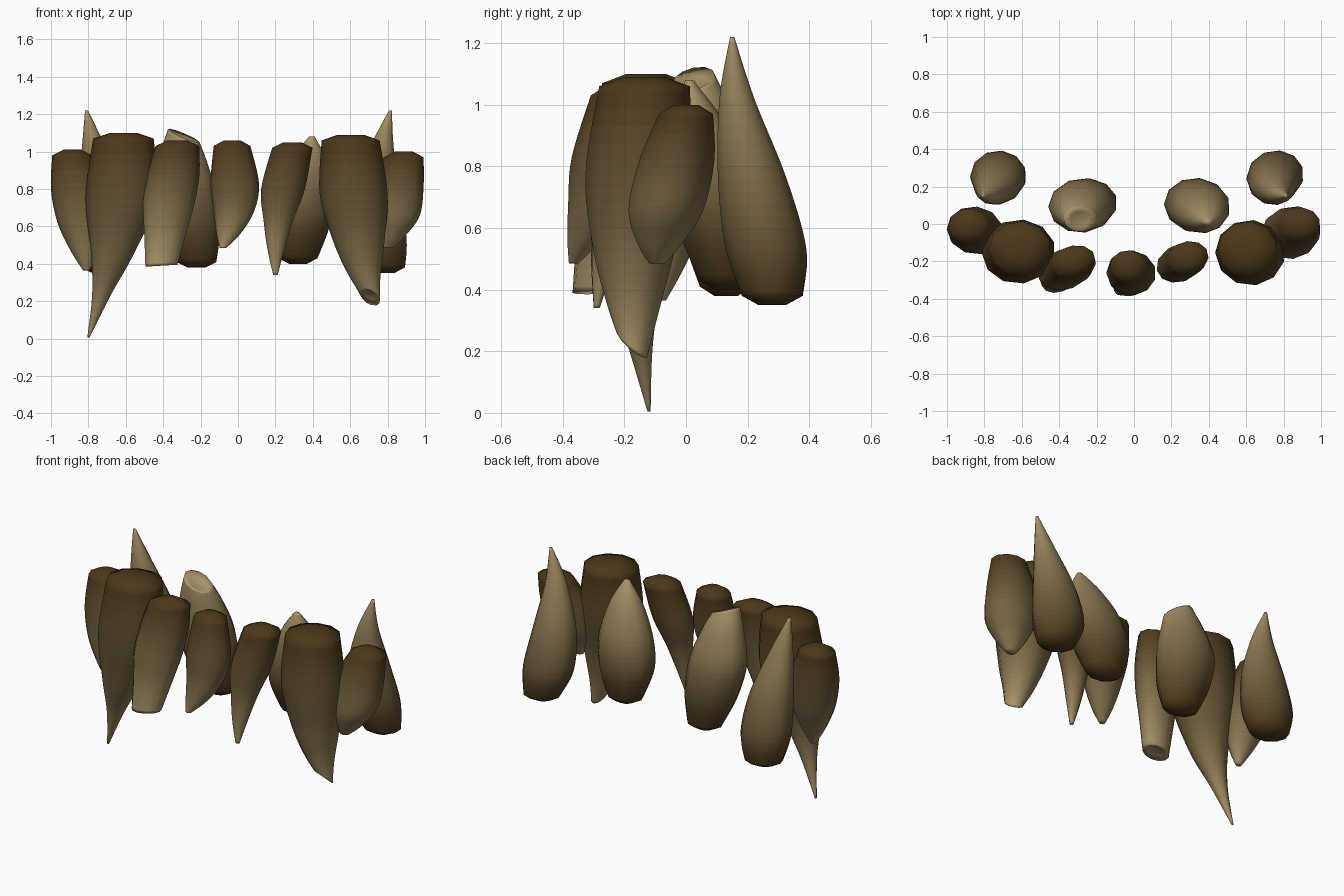
import bpy, bmesh
from math import sin, cos, pi, radians
from mathutils import Vector

if "Cube" in bpy.data.objects:
    bpy.data.objects.remove(bpy.data.objects["Cube"])

SIDES, SUB, BANDS = 11, 6, 24
ROOT = Vector((0.072, 0.039, 0.010))
TIP = Vector((0.40, 0.30, 0.14))

# Dark root to pale tip, as a ramp of materials
ramp = []
for i in range(BANDS):
    m = bpy.data.materials.new("enamel_%02d" % i)
    m.diffuse_color = (*ROOT.lerp(TIP, (i / (BANDS - 1)) ** 1.35), 1)
    m.use_nodes = True
    m.node_tree.nodes["Principled BSDF"].inputs["Base Color"].default_value = m.diffuse_color
    ramp.append(m)


def spline(p, i, t):
    # Catmull-Rom through (x, y, z, radius) stations
    a, b = p[max(i - 1, 0)], p[i]
    c, d = p[i + 1], p[min(i + 2, len(p) - 1)]
    return 0.5 * (2 * b + (c - a) * t + (2 * a - 5 * b + 4 * c - d) * t * t
                  + (3 * b - a - 3 * c + d) * t ** 3)


def tooth(name, stations, ratio=1.0, turn=0, slant=None):
    """Loft from root to tip; ratio = depth / width, turn = twist about z,
    slant = (x, y) slope of a worn, dished tip (None for a pointed tip)."""
    p = [Vector(s) for s in stations]
    n = len(p) - 1
    secs = [(spline(p, i, j / SUB), (i + j / SUB) / n) for i in range(n) for j in range(SUB)]
    secs.append((p[-1], 1.0))
    # Rounded root cap
    up = 1 if p[0].z > p[-1].z else -1
    cap = p[0] + Vector((0, 0, 0.03 * up, 0))
    cap.w *= 0.45
    secs.insert(0, (cap, 0.0))
    # Dished tip
    sx, sy = slant or (0, 0)
    if slant:
        dish = p[-1] + Vector((0, 0, 0.015 * up, 0))
        dish.w *= 0.6
        secs.append((dish, 1.0))
    bm = bmesh.new()
    ca, sa = cos(radians(turn)), sin(radians(turn))
    rings = []
    for s, t in secs:
        ring = []
        for k in range(SIDES):
            a = 2 * pi * k / SIDES + 0.3
            u = max(s.w, 0.006) * cos(a)
            v = max(s.w, 0.006) * ratio * sin(a)
            x, y = u * ca - v * sa, u * sa + v * ca
            ring.append(bm.verts.new((s.x + x, s.y + y, s.z + (sx * x + sy * y) * t ** 4)))
        rings.append(ring)

    def band(t):
        return min(int(t * BANDS), BANDS - 1)

    for i in range(len(rings) - 1):
        for k in range(SIDES):
            j = (k + 1) % SIDES
            f = bm.faces.new((rings[i][k], rings[i][j], rings[i + 1][j], rings[i + 1][k]))
            f.material_index = band((secs[i][1] + secs[i + 1][1]) / 2)
    bm.faces.new(rings[0])
    bm.faces.new(rings[-1]).material_index = BANDS - 1
    bmesh.ops.recalc_face_normals(bm, faces=bm.faces[:])
    for f in bm.faces:
        f.smooth = True
    me = bpy.data.meshes.new(name)
    bm.to_mesh(me)
    bm.free()
    for m in ramp:
        me.materials.append(m)
    ob = bpy.data.objects.new(name, me)
    bpy.context.collection.objects.link(ob)


# Upper row, left to right: roots at the top, tips hanging down
tooth("upper_left_molar",
      [(-.885, -.01, .98, .108), (-.855, -.03, .80, .145), (-.835, -.05, .62, .13),
       (-.82, -.07, .47, .075), (-.81, -.08, .365, .018)], .85)
tooth("upper_left_fang",
      [(-.61, -.13, 1.07, .165), (-.62, -.15, .75, .195), (-.67, -.17, .45, .115),
       (-.73, -.15, .23, .05), (-.80, -.12, .005, .006)], .87)
tooth("upper_left_side_incisor",
      [(-.325, -.20, 1.03, .12), (-.345, -.225, .88, .142), (-.37, -.25, .73, .142),
       (-.39, -.275, .56, .115), (-.41, -.305, .39, .088)], .7, 14, (.06, 0))
tooth("upper_middle_incisor",
      [(-.03, -.225, 1.03, .10), (-.015, -.26, .83, .132), (-.02, -.29, .68, .11),
       (-.05, -.33, .56, .065), (-.08, -.365, .485, .018)], .85)
tooth("upper_right_side_incisor",
      [(.29, -.18, 1.02, .11), (.24, -.215, .80, .119), (.215, -.245, .63, .08),
       (.203, -.27, .48, .047), (.20, -.29, .34, .012)], .8, 12)
tooth("upper_right_fang",
      [(.605, -.135, 1.06, .158), (.622, -.155, .77, .185), (.648, -.17, .52, .14),
       (.675, -.175, .34, .09), (.708, -.175, .22, .052)], .94, 0, (-.35, -.8))
tooth("upper_right_molar",
      [(.888, .0, .97, .108), (.848, -.03, .82, .15), (.828, -.065, .66, .15),
       (.808, -.085, .55, .09), (.795, -.095, .485, .03)], .82)

# Lower row, left to right: roots at the bottom, tips pointing up
tooth("lower_left_fang",
      [(-.725, .28, .38, .115), (-.725, .26, .53, .15), (-.735, .215, .76, .128),
       (-.77, .165, 1.02, .065), (-.81, .15, 1.22, .008)], .87)
tooth("lower_left_tusk",
      [(-.22, .13, .41, .108), (-.25, .115, .58, .16), (-.283, .095, .78, .175),
       (-.29, .06, .96, .13), (-.29, .025, 1.085, .085)], .8, 0, (-.42, .2))
tooth("lower_right_tusk",
      [(.322, .13, .43, .107), (.328, .11, .60, .167), (.35, .085, .77, .163),
       (.378, .04, .95, .1), (.395, .01, 1.08, .016)], .82)
tooth("lower_right_fang",
      [(.785, .28, .38, .112), (.757, .26, .53, .15), (.745, .215, .76, .128),
       (.77, .165, 1.02, .065), (.815, .15, 1.22, .008)], .88)
